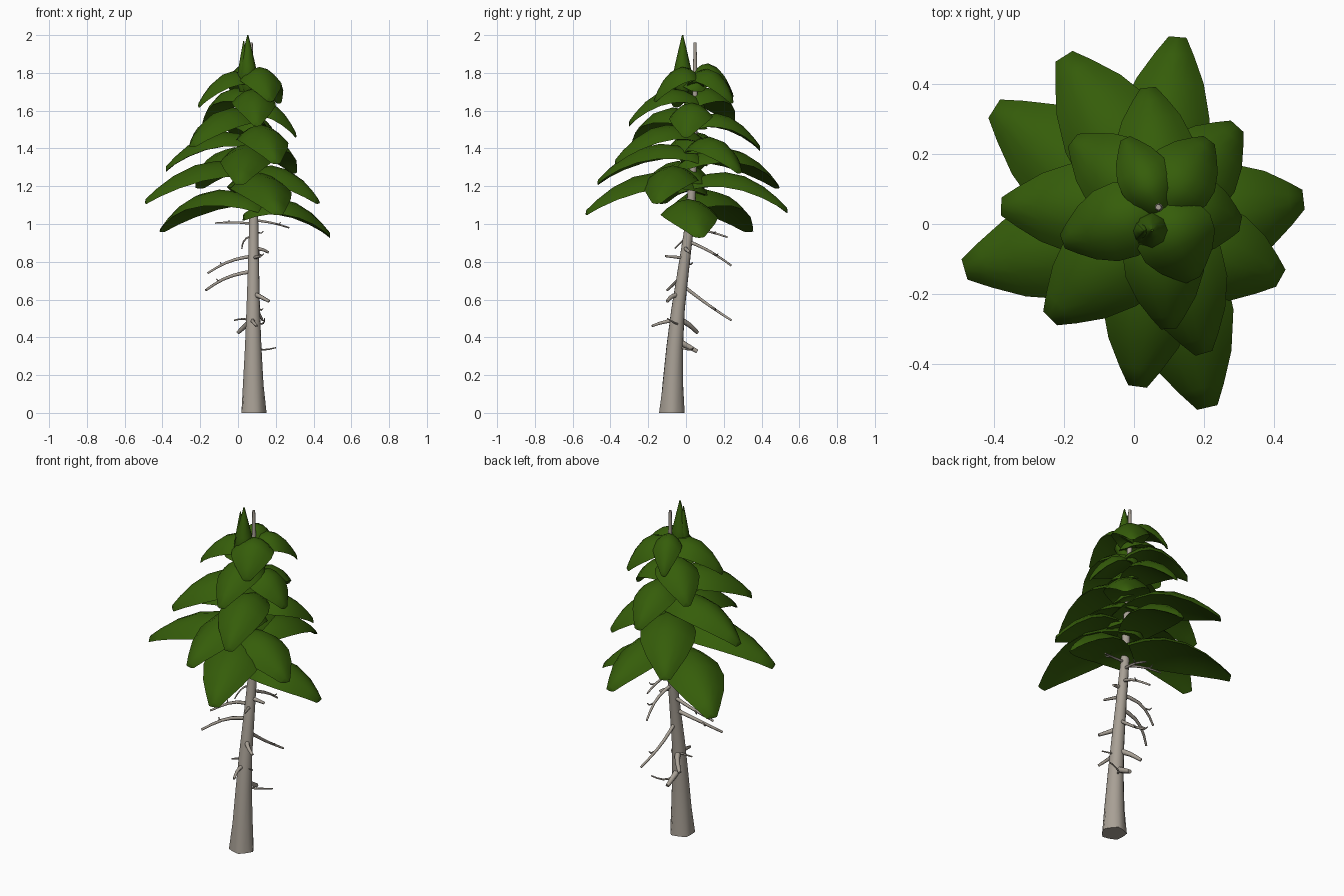
import bpy, bmesh, math
from mathutils import Vector

cube = bpy.data.objects.get("Cube")
if cube:
    bpy.data.objects.remove(cube, do_unlink=True)


def material(name, rgb):
    m = bpy.data.materials.new(name)
    m.use_nodes = True
    m.diffuse_color = (*rgb, 1)
    bsdf = m.node_tree.nodes["Principled BSDF"]
    bsdf.inputs["Base Color"].default_value = (*rgb, 1)
    bsdf.inputs["Roughness"].default_value = 0.9
    return m


BARK = material("grey bark", (0.39, 0.35, 0.30))
GREEN = material("needle green", (0.036, 0.11, 0.003))


def loft(name, rings, mat, angle=50):
    """Skin closed rings of points and cap both ends."""
    bm = bmesh.new()
    rows = [[bm.verts.new(p) for p in ring] for ring in rings]
    n = len(rows[0])
    for a, b in zip(rows, rows[1:]):
        for i in range(n):
            j = (i + 1) % n
            bm.faces.new((a[i], a[j], b[j], b[i]))
    bm.faces.new(rows[0])
    bm.faces.new(rows[-1])
    bmesh.ops.recalc_face_normals(bm, faces=bm.faces)
    me = bpy.data.meshes.new(name)
    bm.to_mesh(me)
    bm.free()
    me.materials.append(mat)
    ob = bpy.data.objects.new(name, me)
    bpy.context.collection.objects.link(ob)
    bpy.ops.object.select_all(action='DESELECT')
    ob.select_set(True)
    bpy.context.view_layer.objects.active = ob
    bpy.ops.object.shade_smooth_by_angle(angle=math.radians(angle))
    return ob


def round_ring(x, y, z, r, sides, lobes=0.0):
    ring = []
    for i in range(sides):
        a = math.tau * i / sides
        k = r * (1 + lobes * math.cos(5 * a))
        ring.append((x + k * math.cos(a), y + k * math.sin(a), z))
    return ring


# Leaning trunk: x, y, z, radius
TRUNK = [(0.08, -0.075, 0, 0.066), (0.08, -0.07, 0.15, 0.055), (0.08, -0.06, 0.35, 0.044),
         (0.08, -0.042, 0.55, 0.036), (0.082, -0.008, 0.8, 0.029), (0.083, 0.022, 1.02, 0.024),
         (0.08, 0.04, 1.35, 0.019), (0.072, 0.048, 1.7, 0.013), (0.07, 0.048, 1.96, 0.008)]
loft("trunk", [round_ring(x, y, z, r, 15, 0.08 if z < 0.1 else 0) for x, y, z, r in TRUNK], BARK)


def trunk_at(z):
    for a, b in zip(TRUNK, TRUNK[1:]):
        if z <= b[2]:
            return Vector(a[:3]).lerp(Vector(b[:3]), (z - a[2]) / (b[2] - a[2]))
    return Vector(TRUNK[-1][:3])


# Bare dead branches: start height, tip, bend, thickness
TWIGS = [(0.39, (0.08, 0.06, 0.325), 0, 0.021), (0.36, (0.2, 0.04, 0.345), -0.03, 0.007),
         (0.50, (0.0, 0.06, 0.425), 0.01, 0.018), (0.48, (-0.02, -0.03, 0.49), 0.02, 0.007),
         (0.49, (0.1, -0.18, 0.46), 0.01, 0.013), (0.48, (0.14, -0.1, 0.50), -0.03, 0.006),
         (0.68, (0.13, 0.24, 0.49), -0.012, 0.011), (0.63, (0.165, -0.1, 0.59), 0.01, 0.015),
         (0.75, (-0.17, -0.1, 0.65), 0.03, 0.012), (0.83, (-0.16, -0.03, 0.74), 0.03, 0.011),
         (0.82, (0.12, -0.11, 0.83), 0.0, 0.011), (0.87, (0.16, 0.02, 0.85), 0.01, 0.013),
         (0.91, (0.09, 0.24, 0.78), 0.02, 0.010), (0.98, (0.1, 0.22, 0.93), 0.01, 0.009),
         (1.0, (-0.12, 0.08, 1.005), 0.01, 0.008), (1.02, (0.27, 0.08, 0.98), 0.01, 0.008),
         (0.94, (0.02, -0.06, 0.87), 0.02, 0.006)]


def add_spline(curve, points, radii):
    s = curve.splines.new('POLY')
    s.points.add(len(points) - 1)
    for p, co, r in zip(s.points, points, radii):
        p.co = (*co, 1)
        p.radius = r


twigs = bpy.data.curves.new("dead_branches", 'CURVE')
twigs.dimensions = '3D'
twigs.bevel_depth = 1.0
twigs.bevel_resolution = 1
twigs.use_fill_caps = True
twigs.materials.append(BARK)
for z, tip, bend, r in TWIGS:
    start, tip = trunk_at(z), Vector(tip)
    along = tip - start
    side = along.cross(Vector((0, 0, 1))).normalized()
    pts, radii = [], []
    for i in range(6):
        t = i / 5
        arch = math.sin(math.pi * t)
        pts.append(start + along * t + side * bend * arch + Vector((0, 0, bend * 0.6 * arch)))
        radii.append(r * (1 - 0.45 * t))
    add_spline(twigs, pts, radii)
    # Small side shoot on the longer branches
    if along.length > 0.17:
        add_spline(twigs, [pts[3], pts[3] + side * 0.02 + along * 0.08,
                           pts[3] + side * 0.03 + along * 0.1 + Vector((0, 0, 0.012))],
                   [r * 0.5, r * 0.4, r * 0.25])
bpy.context.collection.objects.link(bpy.data.objects.new("dead_branches", twigs))

# Arching leafy boughs: tip position, clockwise shift of the blade, width factor
BOUGHS = [((0.125, 0.535, 1.07), -0.025, 0.95), ((-0.2, 0.48, 1.20), 0.0, 1.05),
          ((-0.40, 0.33, 0.97), -0.03, 1.1), ((-0.38, 0.05, 1.29), 0, 1),
          ((-0.485, -0.13, 1.12), -0.02, 1.05), ((-0.24, -0.27, 1.42), -0.01, 1.1),
          ((0.01, -0.465, 1.22), 0, 1), ((0.21, -0.525, 1.06), 0.02, 1.05),
          ((0.42, -0.155, 1.12), 0.05, 1.15), ((0.485, 0.07, 0.94), 0.03, 1.15),
          ((0.295, 0.28, 1.28), 0, 1.05), ((0.04, 0.39, 1.40), 0, 0.95),
          ((-0.175, 0.24, 1.54), 0, 1), ((0.215, 0.24, 1.65), 0, 0.95),
          ((0.305, 0.0, 1.47), 0, 1.05), ((0.2, -0.37, 1.33), 0, 1),
          ((0.1, -0.3, 1.53), 0, 0.95), ((-0.205, -0.05, 1.63), 0, 0.95),
          ((0.17, -0.16, 1.66), -0.01, 1.05), ((-0.025, 0.245, 1.68), 0, 0.72)]
# Share of the length (starting behind the trunk), share of the full half width
OUTLINE = [(-0.14, 0.32), (0, 0.6), (0.17, 0.85), (0.35, 1.0), (0.55, 0.96),
           (0.75, 0.72), (0.9, 0.42), (1, 0.19)]
ACROSS = [-1, -0.75, -0.4, 0, 0.4, 0.75, 1]


def bough(index, tip, shift, widen):
    tip = Vector(tip)
    root = trunk_at(tip.z + 0.1)
    flat = Vector((tip.x - root.x, tip.y - root.y, 0))
    reach = flat.length
    height = 0.107 + 0.12 * reach
    half = (0.083 + 0.115 * reach) * widen
    side = flat.cross(Vector((0, 0, 1))).normalized()
    root.z = tip.z
    rings = []
    for s, k in OUTLINE:
        w = half * k
        # Rises from the trunk, peaks a third of the way out, then droops
        rise = height * (1 - ((s - 0.3) / 0.7) ** 2)
        mid = root + flat * s + side * shift * (1 - s * s) + Vector((0, 0, rise))
        thick = 0.068 * (0.3 + 0.7 * k)

        def point(u, lift):
            z = -0.31 * w * u * u + lift * thick * (1 - u * u)
            return mid + side * w * u + Vector((0, 0, z))
        upper = [point(u, 0.55) for u in ACROSS]
        lower = [point(u, -0.45) for u in reversed(ACROSS[1:-1])]
        rings.append(upper + lower)
    loft(f"bough_{index + 1}", rings, GREEN, 75)


for i, (tip, shift, widen) in enumerate(BOUGHS):
    bough(i, tip, shift, widen)

# Upright pointed crown with a smaller shoot beside it
for name, x, y, top, r in [("crown_tip", 0.052, -0.018, 2.0, 0.056),
                           ("crown_side_shoot", 0.03, -0.02, 1.97, 0.038)]:
    rings = []
    for t, k in [(0, 0.55), (0.2, 1), (0.45, 0.75), (0.75, 0.38), (1, 0.06)]:
        rings.append(round_ring(x, y, 1.7 + (top - 1.7) * t, r * k, 8))
    loft(name, rings, GREEN)
